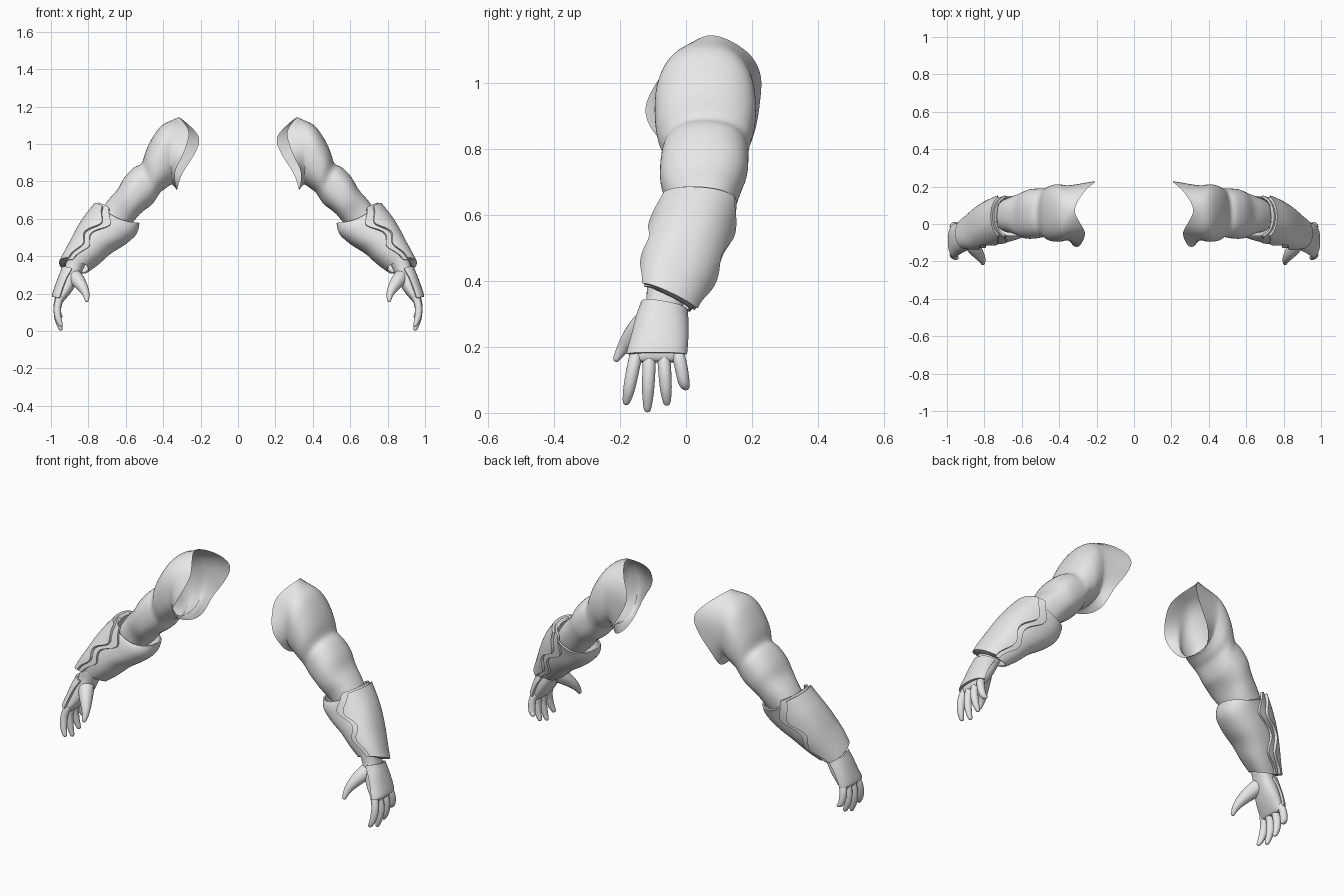
import bpy, bmesh, math
from mathutils import Vector

if "Cube" in bpy.data.objects:
    bpy.data.objects.remove(bpy.data.objects["Cube"])

grey = bpy.data.materials.new("light_grey")
grey.diffuse_color = (0.8, 0.8, 0.8, 1)
grey.use_nodes = True
grey.node_tree.nodes["Principled BSDF"].inputs["Base Color"].default_value = grey.diffuse_color


def spline(keys, t, closed=False):
    """Smooth interpolation through tuples, t from 0 to 1."""
    n = len(keys)
    s = t * (n if closed else n - 1)
    i = int(s) if closed else min(int(s), n - 2)
    f = s - i

    def k(j):
        return keys[j % n] if closed else keys[max(0, min(n - 1, j))]
    return tuple(0.5 * (2 * b + (c - a) * f + (2 * a - 5 * b + 4 * c - d) * f * f
                        + (3 * b - a - 3 * c + d) * f ** 3)
                 for a, b, c, d in zip(k(i - 1), k(i), k(i + 1), k(i + 2)))


def squarish(v):
    return math.copysign(abs(v) ** .86, v)


def section_point(sec, deg, grow=0.0):
    """Point on a squarish oval section; 0 deg is the outer top, 90 the front."""
    px, pz, qx, qz, y0, y1, shear = sec
    u = Vector((px - qx, 0, pz - qz)) / 2
    u += u.normalized() * grow
    half = (y1 - y0) / 2 + grow
    a = math.radians(deg)
    return (Vector(((px + qx) / 2, (y0 + y1) / 2, (pz + qz) / 2))
            + u * squarish(math.cos(a))
            + Vector((0, -half, shear * half)) * squarish(math.sin(a)))


def skin(name, rings, closed=True, cap0=False, cap1=False, thick=0.0, sub=1):
    """Skin rings of points, then mirror to the other arm."""
    bm = bmesh.new()
    rows = [[bm.verts.new(p) for p in r] for r in rings]
    n = len(rows[0])
    for r0, r1 in zip(rows, rows[1:]):
        for j in range(n if closed else n - 1):
            k = (j + 1) % n
            bm.faces.new((r0[j], r0[k], r1[k], r1[j]))
    if cap0:
        bm.faces.new(rows[0][::-1])
    if cap1:
        bm.faces.new(rows[-1])
    bmesh.ops.recalc_face_normals(bm, faces=bm.faces)
    me = bpy.data.meshes.new(name)
    bm.to_mesh(me)
    bm.free()
    me.materials.append(grey)
    ob = bpy.data.objects.new(name, me)
    bpy.context.collection.objects.link(ob)
    if sub:
        ob.modifiers.new("smooth", 'SUBSURF').levels = sub
    if thick:
        m = ob.modifiers.new("thickness", 'SOLIDIFY')
        m.thickness, m.offset = thick, 0
    ob.modifiers.new("other_arm", 'MIRROR')
    bpy.ops.object.select_all(action='DESELECT')
    ob.select_set(True)
    bpy.context.view_layer.objects.active = ob
    bpy.ops.object.convert(target='MESH')
    bpy.ops.object.shade_smooth_by_angle(angle=math.radians(40))
    return ob


SIDES = 32
ANGLES = [360 * j / SIDES for j in range(SIDES)]


def loft(secs, count):
    return [[section_point(spline(secs, i / (count - 1)), a) for a in ANGLES]
            for i in range(count)]


# Upper arm: flared shoulder opening, shoulder bulge, biceps, elbow
rim = [(.32, .08, 1.147), (.285, .0, 1.11), (.26, -.055, 1.05), (.295, -.122, .94),
       (.335, -.105, .86), (.335, -.03, .79), (.325, .07, .755), (.325, .16, .76),
       (.30, .205, .84), (.235, .224, .94), (.205, .226, 1.03), (.26, .18, 1.10)]
upper = [(.36, 1.125, .35, .785, -.085, .205, 0), (.41, 1.10, .37, .775, -.095, .212, 0),
         (.458, 1.035, .39, .76, -.095, .212, 0), (.495, .96, .415, .742, -.088, .20, 0),
         (.515, .895, .435, .71, -.07, .19, 0), (.555, .878, .46, .675, -.075, .19, 0),
         (.61, .82, .495, .65, -.08, .187, 0), (.645, .755, .53, .62, -.075, .17, 0),
         (.70, .695, .57, .57, -.05, .15, 0), (.75, .62, .61, .53, -.045, .13, 0)]
rim_ring = [Vector(spline(rim, a / 360, True)) for a in ANGLES]
skin("upper_arm", [rim_ring] + loft(upper, 22), cap1=True)

# Forearm shell, with a dipped collar at the elbow
fore = [(.735, .678, .53, .578, -.065, .148, .05), (.795, .605, .545, .52, -.083, .13, .12),
        (.835, .54, .61, .465, -.098, .108, .2), (.868, .475, .68, .425, -.108, .08, .3),
        (.90, .415, .74, .373, -.114, .045, .4), (.93, .356, .80, .33, -.112, .012, .48)]
rings = loft(fore, 16)
for ring, dip in zip(rings[:3], (.035, .02, .008)):
    for p, a in zip(ring, ANGLES):
        s = math.sin(math.radians(a)) ** 2
        p += Vector((.6, 0, -.8)) * dip * s
skin("forearm_shell", rings, thick=.008)


def plate(name, secs, t0, t1, edge, grow, thick, count=24, across=17):
    """Partial shell over the outer side; edge(t) is its half angle."""
    rows = []
    for i in range(count):
        f = i / (count - 1)
        t = t0 + (t1 - t0) * f
        sec = spline(secs, t)
        rows.append([section_point(sec, edge(f) * (2 * j / (across - 1) - 1), grow)
                     for j in range(across)])
    return skin(name, rows, closed=False, thick=thick)


# Two stacked forearm plates with wavy edges
def wave(f):
    return 62 + 10 * f - 12 * math.cos(f * 4.2 * math.pi) * (1 - .4 * f)


plate("forearm_lower_plate", fore, 0, 1, lambda f: wave(f) + 14, .010, .012)
plate("forearm_upper_plate", fore, .03, .985, wave, .022, .014)

# Palm and wrist
palm = [(.915, .40, .81, .37, -.12, .0, .35), (.925, .34, .835, .315, -.12, -.01, .2),
        (.945, .29, .855, .27, -.138, -.007, .1), (.965, .235, .882, .22, -.153, -.007, 0),
        (.98, .185, .918, .175, -.165, -.012, 0), (.972, .155, .94, .15, -.163, -.017, 0)]
skin("palm", loft(palm, 12), cap0=True, cap1=True)

# Guard on the back of the hand
plate("hand_guard", palm, .22, .82, lambda f: 88 - 10 * math.sin(f * math.pi),
      .010, .012, 12, 15)


def digit(name, keys, count=9, sides=10):
    """Tapered round finger through (x, y, z, radius) keys."""
    pts = [spline(keys, i / (count - 1)) for i in range(count)]
    pos = [Vector(p[:3]) for p in pts]
    rows = []
    for i, p in enumerate(pts):
        d = (pos[min(i + 1, count - 1)] - pos[max(i - 1, 0)]).normalized()
        u = d.cross(Vector((0, 1, 0))).normalized()
        v = d.cross(u)
        rows.append([pos[i] + p[3] * (u * math.cos(a) + v * math.sin(a))
                     for a in (math.tau * j / sides for j in range(sides))])
    # Rounded tip
    tip = pos[-1] + d * pts[-1][3] * .7
    rows.append([tip + (q - pos[-1]) * .55 for q in rows[-1]])
    return skin(name, rows, cap0=True, cap1=True)


# Fingers: base y, tip y, tip z
for name, yb, yt, zt in (("index_finger", -.148, -.181, .032),
                         ("middle_finger", -.110, -.117, .01),
                         ("ring_finger", -.069, -.058, .03),
                         ("little_finger", -.030, .001, .078)):
    ym, zm = (yb + yt) / 2, (.19 + zt) / 2
    digit(name, [(.948, yb, .19, .021), (.966, ym - .1 * (yt - yb), zm + .02, .021),
                 (.962, ym + .25 * (yt - yb), zm - .04, .019), (.947, yt, zt, .012)])

# Thumb, broad at the base
digit("thumb", [(.885, -.075, .305, .042), (.86, -.12, .275, .042),
                (.832, -.16, .237, .032), (.812, -.19, .198, .021),
                (.808, -.212, .162, .011)])
